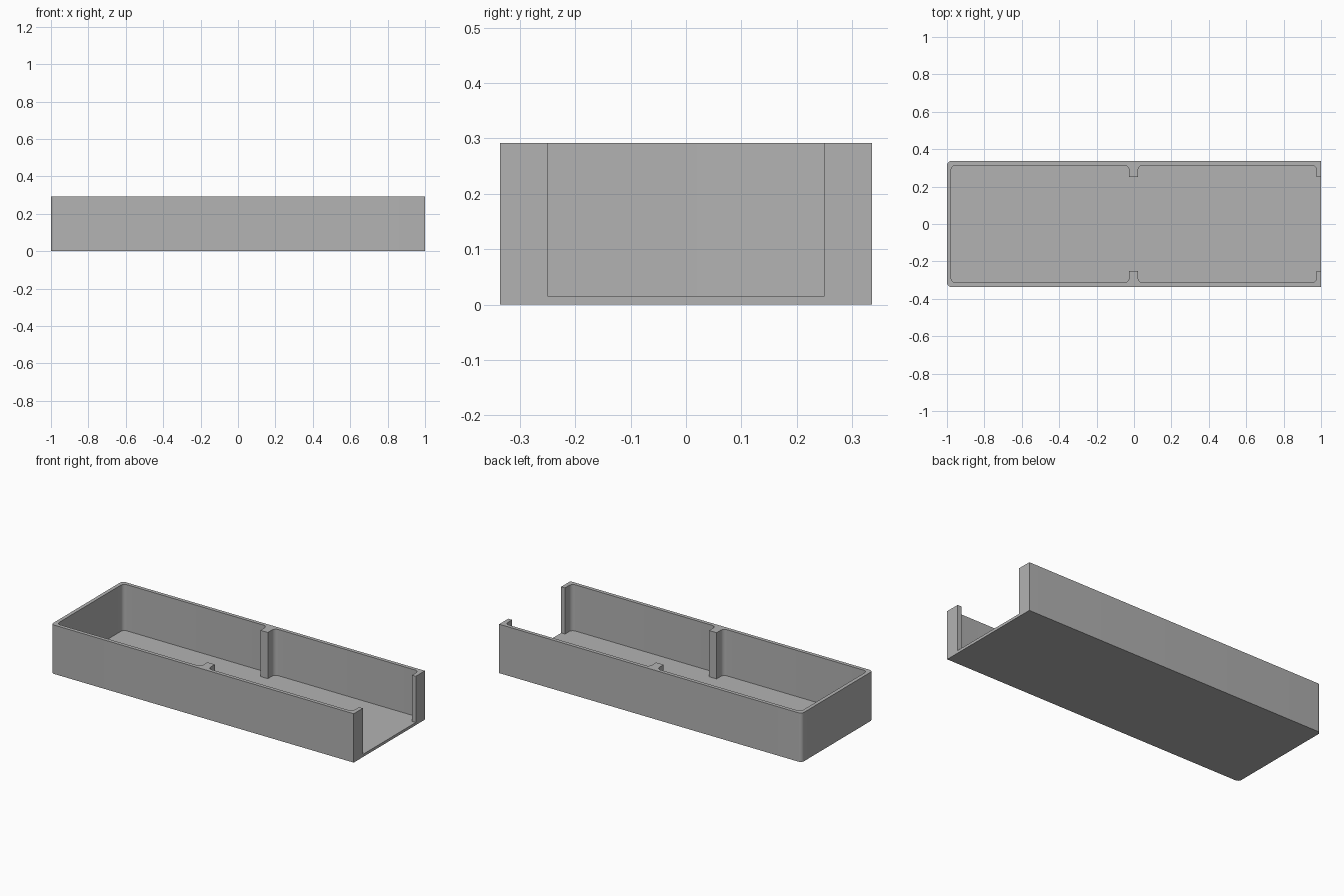
import bpy, bmesh
from math import sin, cos, pi, radians

cube = bpy.data.objects.get("Cube")
if cube:
    bpy.data.objects.remove(cube, do_unlink=True)

HALF_X, HALF_Y, HEIGHT = 1.0, 0.336, 0.292
WALL, FLOOR, OPENING = 0.022, 0.016, 0.25
RADIUS = 0.025

grey = bpy.data.materials.new("Plain grey")
grey.use_nodes = True
colour = (0.45, 0.45, 0.45, 1)
grey.diffuse_color = colour
grey.node_tree.nodes["Principled BSDF"].inputs["Base Color"].default_value = colour


def arc(cx, cy, r, start, steps=8):
    """Quarter circle running clockwise from the start angle."""
    angles = [radians(start) - pi / 2 * i / steps for i in range(steps + 1)]
    return [(cx + r * cos(a), cy + r * sin(a)) for a in angles]


def prism(name, half, z0, z1):
    """Extrude a half outline, mirrored across the long axis."""
    outline = half + [(x, -y) for x, y in reversed(half)]
    bm = bmesh.new()
    face = bm.faces.new([bm.verts.new((x, y, z0)) for x, y in outline])
    top = bmesh.ops.extrude_face_region(bm, geom=[face])["geom"]
    bmesh.ops.translate(bm, vec=(0, 0, z1 - z0),
                        verts=[v for v in top if isinstance(v, bmesh.types.BMVert)])
    bmesh.ops.recalc_face_normals(bm, faces=bm.faces)
    mesh = bpy.data.meshes.new(name)
    bm.to_mesh(mesh)
    bm.free()
    mesh.materials.append(grey)
    obj = bpy.data.objects.new(name, mesh)
    bpy.context.collection.objects.link(obj)
    return obj


def bay(x0, x1):
    """Half outline of one compartment with filleted corners."""
    y = HALF_Y - WALL - RADIUS
    return arc(x0 + RADIUS, y, RADIUS, 180) + arc(x1 - RADIUS, y, RADIUS, 90)


# Solid tray block, rounded only at the closed end
corner = 0.022
tray = prism("tray", arc(-HALF_X + corner, HALF_Y - corner, corner, 180)
             + [(HALF_X, HALF_Y)], 0, HEIGHT)

# Pocket: two bays narrowed by the central ribs and the end lips
pocket = bay(-HALF_X + WALL, -0.027)
pocket += [(-0.027, OPENING), (0.022, OPENING)]
pocket += bay(0.022, 0.975)
pocket += [(0.975, OPENING), (1.1, OPENING)]
cutter = prism("pocket_cutter", pocket, FLOOR, HEIGHT + 0.1)
cutter.hide_render = True

cut = tray.modifiers.new("Pocket", "BOOLEAN")
cut.operation = "DIFFERENCE"
cut.solver = "EXACT"
cut.object = cutter

bpy.ops.object.select_all(action="DESELECT")
tray.select_set(True)
bpy.context.view_layer.objects.active = tray
bpy.ops.object.modifier_apply(modifier=cut.name)
bpy.data.objects.remove(cutter, do_unlink=True)

# Smooth the fillets, keep the other edges crisp
bpy.ops.object.shade_smooth_by_angle(angle=radians(30))
